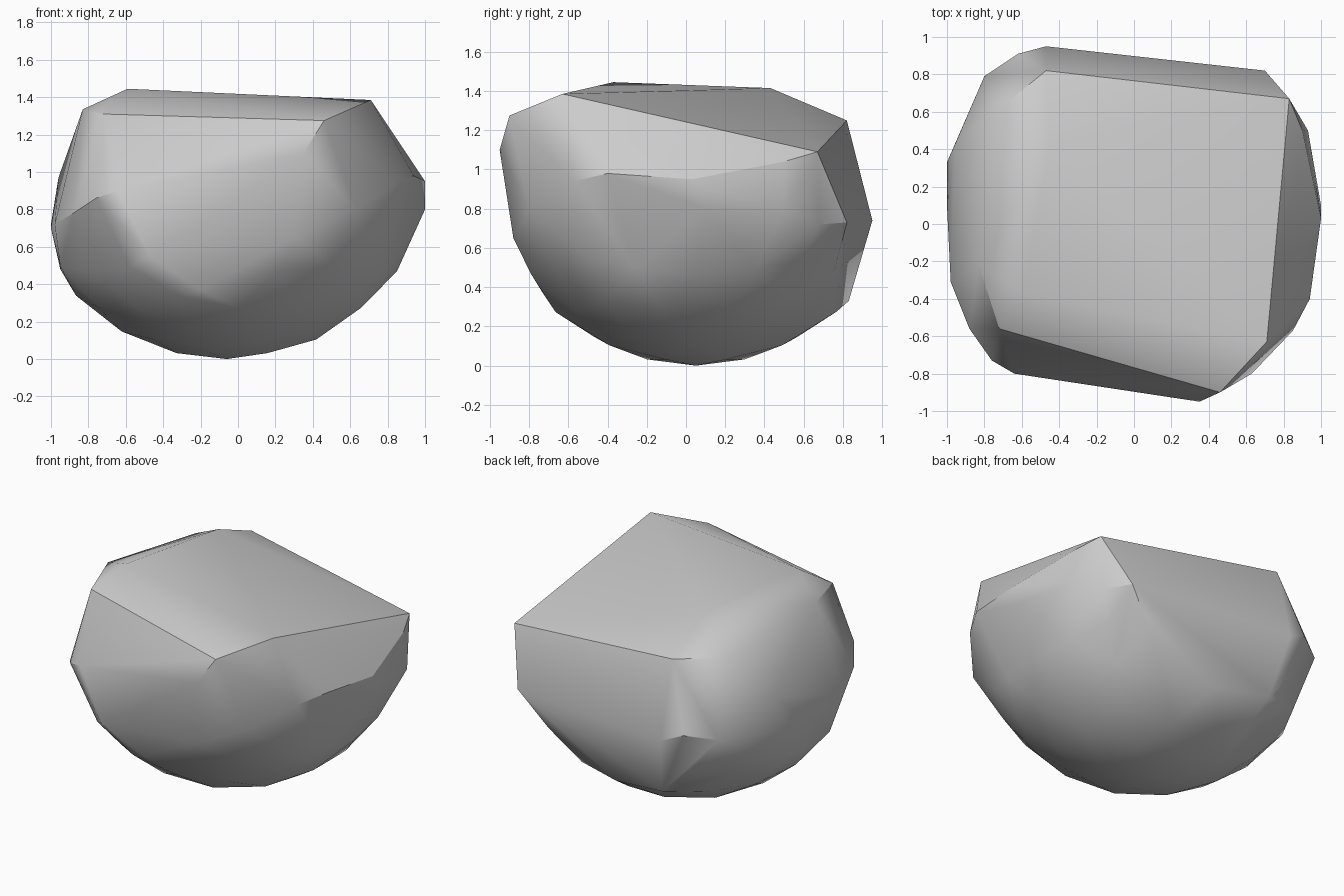
import bpy
import bmesh
import math
from mathutils import Vector

# Remove only the default cube
default_cube = bpy.data.objects.get("Cube")
if default_cube:
    bpy.data.objects.remove(default_cube, do_unlink=True)

# Corners of the chipped crown
crown = [
    (.46, -.9, 1.275), (.71, -.63, 1.385), (.83, .67, 1.09), (-.47, .82, 1.25),
    (-.74, .6, 1.245), (-.45, .43, 1.415), (-.59, -.37, 1.445),
    (-.83, -.22, 1.335), (-.72, -.56, 1.31), (.9, .5, 1.04),
]

# Corners around the widest part of the stone
girdle = [
    (.35, -.95, 1.1), (-.64, -.8, .9), (-.76, -.73, .86), (-.88, -.56, .78),
    (-.98, -.31, .72), (-1, .1, .7), (-1, .33, .72), (-.96, .42, .97),
    (-.8, .79, .77), (-.62, .91, .8), (-.47, .95, .74), (.7, .82, .73),
    (.8, .68, .72), (.93, .5, .8), (1, .1, .8), (1, .03, .95),
    (.94, -.4, .98), (.85, -.57, .94), (.63, -.8, .8),
]

# Corners where the side chips meet the rounded base
chip_ends = [
    (.3, -.88, .65), (-.47, -.8, .55), (-.2, -.73, .37),
    (-.4, .83, .33), (.2, .66, .25), (-.95, .05, .48),
]

CENTER = Vector((-.06, .05, .99))
RADII = Vector((1.07, 1.04, .99))
BASE_TOP = .62


def chip_plane(a, b, c):
    """Return a point and the outward normal of a flat chip."""
    a, b, c = Vector(a), Vector(b), Vector(c)
    normal = (b - a).cross(c - a).normalized()
    if normal.dot(a - CENTER) < 0:
        normal.negate()
    return a, normal


def rounded_base(planes):
    """Give the points of a coarse ball that lie low and inside every chip."""
    ball = bmesh.new()
    bmesh.ops.create_icosphere(ball, subdivisions=3, radius=1)
    points = [vert.co * RADII + CENTER for vert in ball.verts]
    ball.free()
    return [
        point for point in points
        if point.z < BASE_TOP
        and all(normal.dot(point - origin) < .02 for origin, normal in planes)
    ]


def flat_material(name, color):
    material = bpy.data.materials.new(name)
    material.use_nodes = True
    material.diffuse_color = color
    shader = next(n for n in material.node_tree.nodes if n.type == "BSDF_PRINCIPLED")
    shader.inputs["Base Color"].default_value = color
    shader.inputs["Roughness"].default_value = .9
    return material


# Wrap one convex skin around the base and the chipped corners
front_chip = chip_plane(girdle[0], girdle[1], chip_ends[2])
back_chip = chip_plane(girdle[10], girdle[11], chip_ends[3])
left_chip = chip_plane(girdle[4], girdle[6], chip_ends[5])
points = rounded_base([front_chip, back_chip, left_chip])
points += [Vector(corner) for corner in crown + girdle + chip_ends]

bm = bmesh.new()
for point in points:
    bm.verts.new(point)
bmesh.ops.convex_hull(bm, input=list(bm.verts))
loose = [vert for vert in bm.verts if not vert.link_faces]
bmesh.ops.delete(bm, geom=loose, context="VERTS")
bmesh.ops.recalc_face_normals(bm, faces=list(bm.faces))

mesh = bpy.data.meshes.new("rock")
bm.to_mesh(mesh)
bm.free()
rock = bpy.data.objects.new("rock", mesh)
bpy.context.collection.objects.link(rock)
mesh.materials.append(flat_material("stone grey", (.6, .6, .6, 1)))

# Smooth the worn surface, keep the strong breaks sharp and the big chips flat
bpy.ops.object.select_all(action="DESELECT")
rock.select_set(True)
bpy.context.view_layer.objects.active = rock
bpy.ops.object.shade_smooth_by_angle(angle=math.radians(30))
flatten = rock.modifiers.new("flat chips", "WEIGHTED_NORMAL")
flatten.keep_sharp = True
